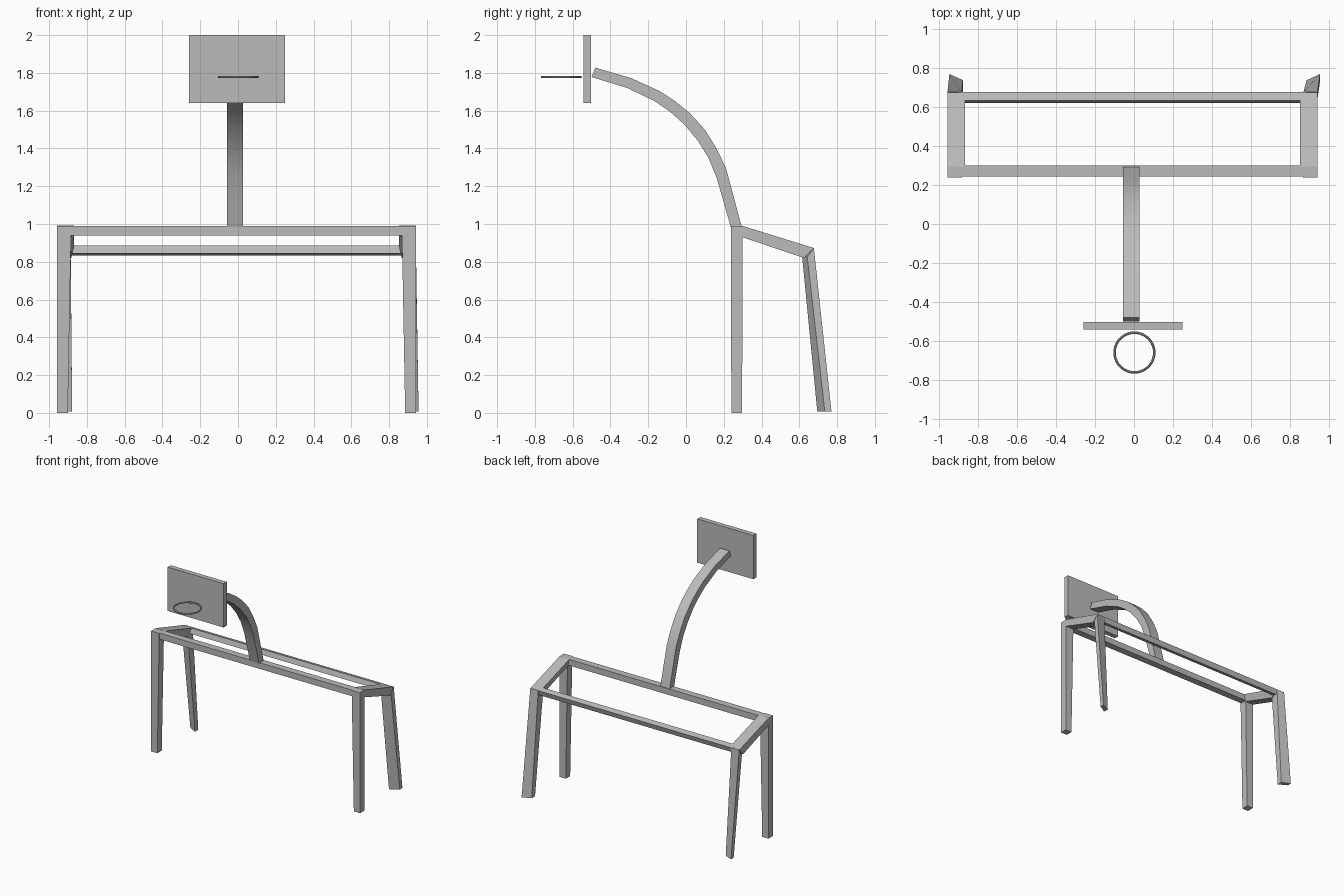
import bpy, bmesh, math

cube = bpy.data.objects.get("Cube")
if cube:
    bpy.data.objects.remove(cube, do_unlink=True)

grey = bpy.data.materials.new("plain grey")
grey.use_nodes = True
grey.diffuse_color = (0.5, 0.5, 0.5, 1)
grey.node_tree.nodes["Principled BSDF"].inputs["Base Color"].default_value = (0.5, 0.5, 0.5, 1)


def loft(name, sections):
    """Solid bar through a row of matching cross-sections, capped at both ends."""
    bm = bmesh.new()
    rings = [[bm.verts.new(p) for p in s] for s in sections]
    n = len(rings[0])
    for a, b in zip(rings, rings[1:]):
        for i in range(n):
            j = (i + 1) % n
            bm.faces.new((a[i], a[j], b[j], b[i]))
    bm.faces.new(rings[0][::-1])
    bm.faces.new(rings[-1])
    bmesh.ops.recalc_face_normals(bm, faces=bm.faces[:])
    mesh = bpy.data.meshes.new(name)
    bm.to_mesh(mesh)
    bm.free()
    mesh.materials.append(grey)
    obj = bpy.data.objects.new(name, mesh)
    bpy.context.collection.objects.link(obj)
    return obj


def smooth(obj):
    bpy.ops.object.select_all(action='DESELECT')
    obj.select_set(True)
    bpy.context.view_layer.objects.active = obj
    bpy.ops.object.shade_smooth_by_angle(angle=math.radians(30))


# Legs and sloping side rails; the frame is centred a little to the right
MID = -0.008
for side, s in (("left", 1), ("right", -1)):
    def at(x, y, z, mid=MID):
        return (mid + s * x, y, z)

    loft(f"front_leg_{side}", [
        [at(0.893, 0.24, 0), at(0.95, 0.24, 0), at(0.95, 0.297, 0), at(0.893, 0.297, 0)],
        [at(0.875, 0.238, 0.99), at(0.95, 0.238, 0.99),
         at(0.95, 0.30, 0.99), at(0.875, 0.30, 0.99)]])

    loft(f"side_rail_{side}", [
        [at(0.95, 0.296, 0.991), at(0.86, 0.296, 0.991),
         at(0.875, 0.296, 0.931), at(0.95, 0.296, 0.931)],
        [at(0.95, 0.676, 0.873), at(0.86, 0.676, 0.873),
         at(0.875, 0.625, 0.82), at(0.95, 0.625, 0.82)]])

    # Splayed rear leg with a skewed section
    loft(f"rear_leg_{side}", [
        [at(0.882, 0.695, 0.008, 0.004), at(0.952, 0.735, 0.008, 0.004),
         at(0.952, 0.77, 0.008, 0.004), at(0.882, 0.738, 0.008, 0.004)],
        [at(0.878, 0.615, 0.825), at(0.95, 0.642, 0.825),
         at(0.95, 0.677, 0.873), at(0.878, 0.677, 0.873)]])

# Cross beams
front_section = [(0.243, 0.99), (0.30, 0.99), (0.30, 0.94), (0.243, 0.94)]
rear_section = [(0.635, 0.885), (0.678, 0.873), (0.665, 0.832), (0.622, 0.845)]
for name, section in (("front_beam", front_section), ("rear_beam", rear_section)):
    loft(name, [[(x, y, z) for y, z in section] for x in (-0.90, 0.885)])

# Curved arm: upper and lower edge of its side profile
upper = [(0.295, 0.985), (0.255, 1.135), (0.212, 1.295), (0.162, 1.40), (0.10, 1.50),
         (0.02, 1.587), (-0.06, 1.652), (-0.14, 1.704), (-0.29, 1.772), (-0.48, 1.828)]
lower = [(0.237, 0.985), (0.198, 1.12), (0.162, 1.245), (0.118, 1.352), (0.062, 1.442),
         (-0.01, 1.528), (-0.085, 1.595), (-0.165, 1.65), (-0.31, 1.72), (-0.50, 1.778)]
arm = loft("curved_arm", [
    [(-0.057, *u), (0.027, *u), (0.027, *l), (-0.057, *l)] for u, l in zip(upper, lower)])
smooth(arm)

# Backboard
loft("backboard", [
    [(-0.26, y, 1.64), (0.25, y, 1.64), (0.25, y, 2.0), (-0.26, y, 2.0)]
    for y in (-0.543, -0.503)])

# Hoop
bpy.ops.mesh.primitive_torus_add(major_radius=0.102, minor_radius=0.0065,
                                 major_segments=40, minor_segments=10,
                                 location=(0.002, -0.66, 1.778))
hoop = bpy.context.object
hoop.name = "hoop"
hoop.data.materials.append(grey)
smooth(hoop)
